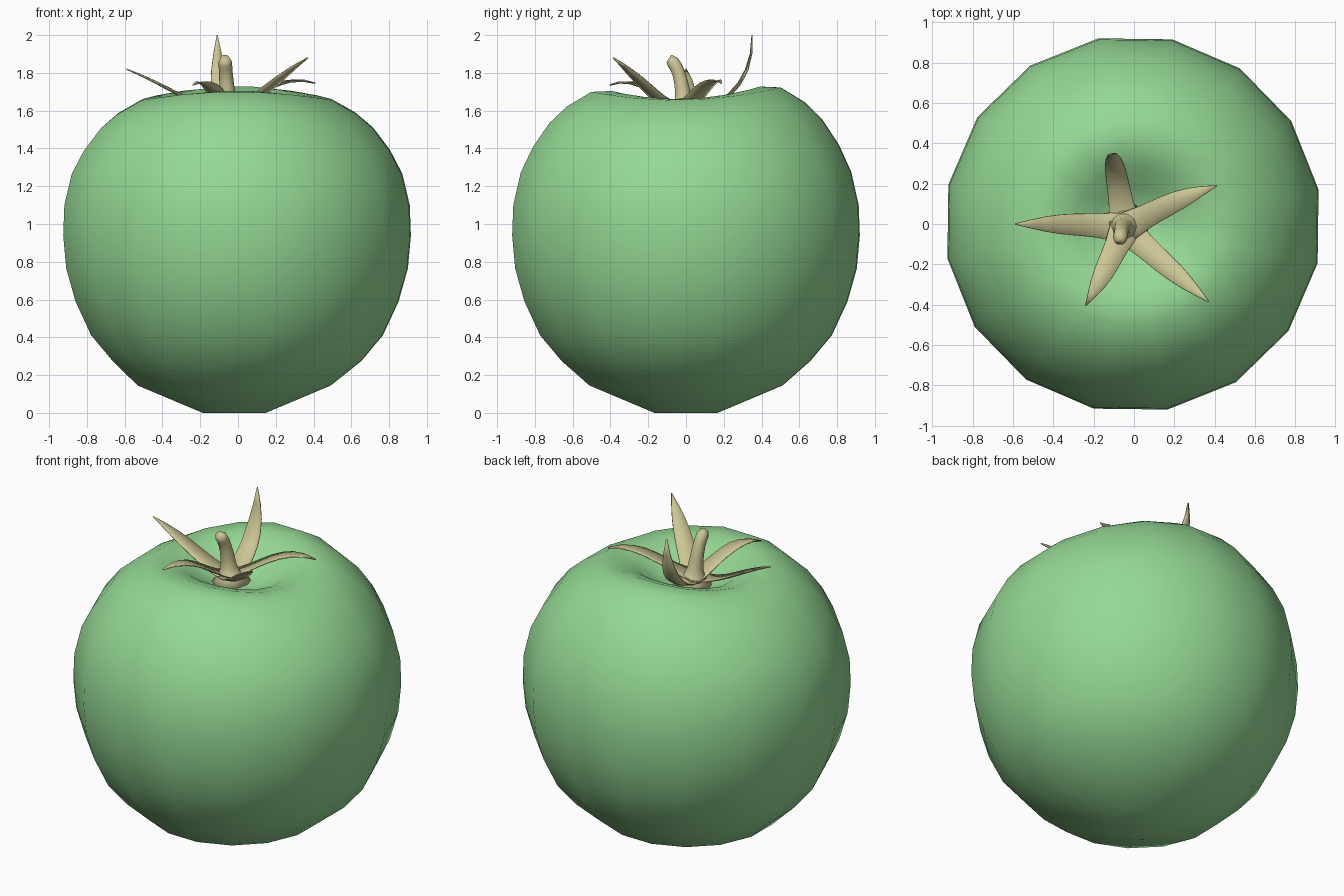
import bpy
import bmesh
from math import sin, cos, pi, radians
from mathutils import Vector

cube = bpy.data.objects.get("Cube")
if cube:
    bpy.data.objects.remove(cube, do_unlink=True)


def material(name, rgb):
    m = bpy.data.materials.new(name)
    m.use_nodes = True
    m.diffuse_color = (*rgb, 1)
    m.node_tree.nodes["Principled BSDF"].inputs["Base Color"].default_value = (*rgb, 1)
    return m


def finish(bm, name, mat, smooth=True):
    bmesh.ops.recalc_face_normals(bm, faces=bm.faces)
    for f in bm.faces:
        f.smooth = smooth
    mesh = bpy.data.meshes.new(name)
    bm.to_mesh(mesh)
    bm.free()
    mesh.materials.append(mat)
    obj = bpy.data.objects.new(name, mesh)
    bpy.context.collection.objects.link(obj)
    return obj


def skin(bm, rings):
    """Bridge closed rings of equal size and close both ends with a fan or cap."""
    for a, b in zip(rings, rings[1:]):
        n = len(a)
        for i in range(n):
            j = (i + 1) % n
            bm.faces.new((a[i], a[j], b[j], b[i]))


def bezier(pts, t):
    """Point on a Bezier curve of any degree."""
    pts = [Vector(p) for p in pts]
    while len(pts) > 1:
        pts = [a.lerp(b, t) for a, b in zip(pts, pts[1:])]
    return pts[0]


GREEN = material("fruit green", (0.30, 0.69, 0.30))
STRAW = material("stalk straw", (0.60, 0.56, 0.30))

# Fruit: sixteen-sided lathe with a dimple and a slightly uneven rim
PROFILE = [(0.17, 0.0), (0.52, 0.145), (0.67, 0.275), (0.785, 0.41), (0.87, 0.59),
           (0.92, 0.765), (0.936, 0.94), (0.93, 1.1), (0.89, 1.27), (0.825, 1.4),
           (0.735, 1.525), (0.64, 1.61), (0.51, 1.685), (0.40, 1.69), (0.29, 1.655),
           (0.19, 1.59), (0.10, 1.55)]
SIDES = 16
bm = bmesh.new()
rings = []
for r, z in PROFILE:
    ring = []
    for i in range(SIDES):
        a = radians(10.5) + 2 * pi * i / SIDES
        lift = max(0, min(1, (z - 1.2) / 0.45)) * min(1, r / 0.4)
        dz = lift * (0.012 * sin(a) - 0.028 * cos(2 * a))
        shift = -0.02 if z < 0.2 else -0.005
        ring.append(bm.verts.new((r * cos(a) + shift, r * sin(a), z + dz)))
    rings.append(ring)
skin(bm, rings)
bm.faces.new(rings[0])
pit = bm.verts.new((-0.01, 0, 1.535))
for i in range(SIDES):
    bm.faces.new((rings[-1][i], rings[-1][(i + 1) % SIDES], pit))
finish(bm, "fruit_body", GREEN)

# Stalk: bent tube with a flared foot and rounded tip
PATH = [(-0.045, -0.01, 1.56), (-0.06, -0.01, 1.70), (-0.065, -0.03, 1.84), (-0.07, -0.09, 1.875)]
RADII = [0.12, 0.065, 0.046, 0.041, 0.038, 0.036, 0.036, 0.036, 0.025]
bm = bmesh.new()
rings = []
for k, r in enumerate(RADII):
    t = k / (len(RADII) - 1)
    c = bezier(PATH, t)
    d = (bezier(PATH, min(1, t + 0.02)) - bezier(PATH, max(0, t - 0.02))).normalized()
    u = d.cross(Vector((0, 1, 0.3))).normalized()
    v = d.cross(u)
    rings.append([bm.verts.new(c + r * (cos(a) * u + sin(a) * v))
                  for a in (2 * pi * i / 10 for i in range(10))])
skin(bm, rings)
bm.faces.new(rings[0])
bm.faces.new(rings[-1])
finish(bm, "stalk", STRAW)

# Sepals: five tapered, gently cupped leaves, each swept along its own curve
HUB = (-0.045, -0.02, 1.59)
SEPALS = {
    "sepal_right": [(-0.22, 0.0, 1.60), (-0.36, 0.0, 1.72), (-0.59, 0.0, 1.82)],
    "sepal_back": [(-0.07, 0.16, 1.58), (-0.11, 0.36, 1.70), (-0.11, 0.35, 2.0)],
    "sepal_back_left": [(0.08, 0.05, 1.64), (0.22, 0.13, 1.80), (0.41, 0.19, 1.745)],
    "sepal_front_left": [(0.07, -0.13, 1.60), (0.20, -0.24, 1.76), (0.37, -0.385, 1.88)],
    "sepal_front_right": [(-0.10, -0.14, 1.64), (-0.15, -0.25, 1.79), (-0.24, -0.405, 1.735)],
}
WIDTHS = [0.075, 0.068, 0.06, 0.056, 0.053, 0.048, 0.038, 0.022, 0.002]
for name, pts in SEPALS.items():
    path = [HUB] + pts
    out = Vector(pts[-1]) - Vector(HUB)
    side = Vector((-out.y, out.x, 0)).normalized()
    bm = bmesh.new()
    rows = []
    for k, w in enumerate(WIDTHS):
        c = bezier(path, k / (len(WIDTHS) - 1))
        cup = Vector((0, 0, 0.25 * w))
        rows.append([bm.verts.new(p) for p in (c - side * w + cup, c, c + side * w + cup)])
    for a, b in zip(rows, rows[1:]):
        for i in range(2):
            bm.faces.new((a[i], a[i + 1], b[i + 1], b[i]))
    leaf = finish(bm, name, STRAW)
    mod = leaf.modifiers.new("thin leaf", "SOLIDIFY")
    mod.thickness = 0.006
    mod.offset = 0
